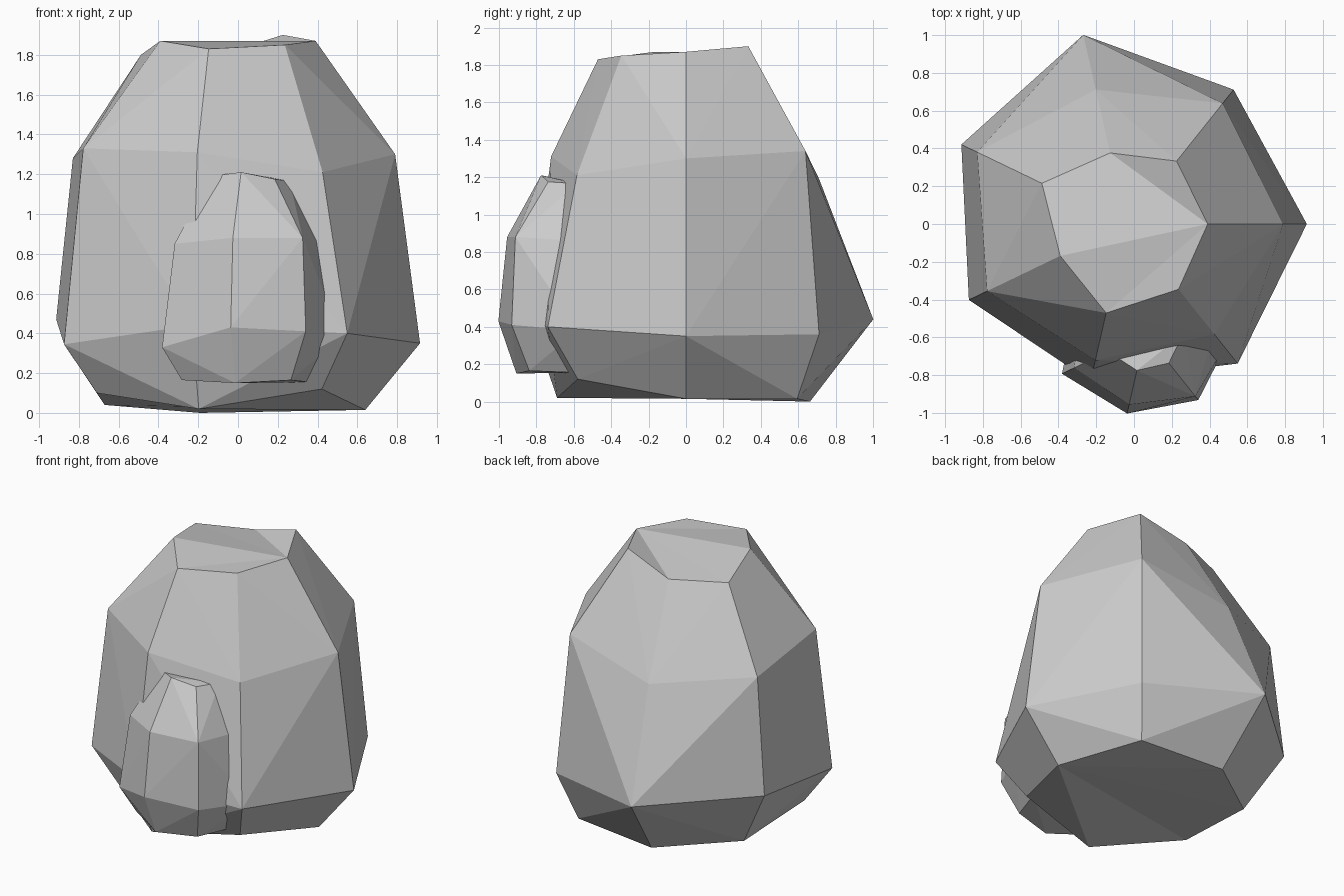
import bpy, bmesh, math

if "Cube" in bpy.data.objects:
    bpy.data.objects.remove(bpy.data.objects["Cube"])

SIDES = 7


def make_rock(name, cx, cy, rings):
    """Stack seven-sided rings of (radius, height) pairs into a faceted rock."""
    bm = bmesh.new()
    loops = []
    for ring in rings:
        loops.append([bm.verts.new((cx + r * math.cos(math.tau * i / SIDES),
                                    cy + r * math.sin(math.tau * i / SIDES), z))
                      for i, (r, z) in enumerate(ring)])
    # Side facets, each split along its outward-bulging diagonal
    for low, high in zip(loops, loops[1:]):
        for i in range(SIDES):
            j = (i + 1) % SIDES
            a, b, c, d = low[i], low[j], high[j], high[i]
            normal = (b.co - a.co).cross(c.co - a.co)
            if normal.dot(d.co - a.co) <= 0:
                tris = ((a, b, c), (a, c, d))
            else:
                tris = ((a, b, d), (b, c, d))
            for t in tris:
                bm.faces.new(t)
    # Caps fanned from the first corner
    top, base = loops[-1], loops[0]
    for i in range(1, SIDES - 1):
        bm.faces.new((top[0], top[i], top[i + 1]))
        bm.faces.new((base[0], base[i + 1], base[i]))
    mesh = bpy.data.meshes.new(name)
    bm.to_mesh(mesh)
    bm.free()
    obj = bpy.data.objects.new(name, mesh)
    bpy.context.collection.objects.link(obj)
    return obj


# Large boulder
make_rock("large_boulder", -0.04, 0, [
    [(.68, .015), (.76, .015), (.68, 0), (.70, .04), (.743, .10), (.707, .02), (.74, .12)],
    [(.955, .35), (.91, .36), (1.027, .44), (.97, .47), (.926, .345), (.854, .44), (.945, .40)],
    [(.83, 1.30), (.817, 1.34), (.73, 1.19), (.877, 1.28), (.819, 1.33), (.74, 1.31), (.746, 1.21)],
    [(.43, 1.87), (.426, 1.90), (.386, 1.79), (.497, 1.80), (.389, 1.87), (.483, 1.83), (.442, 1.85)],
])

# Small boulder leaning into the front; its back is buried in the large one
make_rock("small_boulder", 0.06, -0.58, [
    [(.30, .155)] + [(.30, .16)] * 3 + [(.38, .165), (.335, .15), (.33, .165)],
    [(.46, .38)] + [(.40, .40)] * 3 + [(.49, .33), (.434, .43), (.45, .41)],
    [(.36, .86)] + [(.35, .87)] * 3 + [(.42, .85), (.386, .88), (.425, .88)],
    [(.20, 1.165)] + [(.20, 1.17)] * 3 + [(.22, 1.19), (.20, 1.21), (.20, 1.175)],
])
